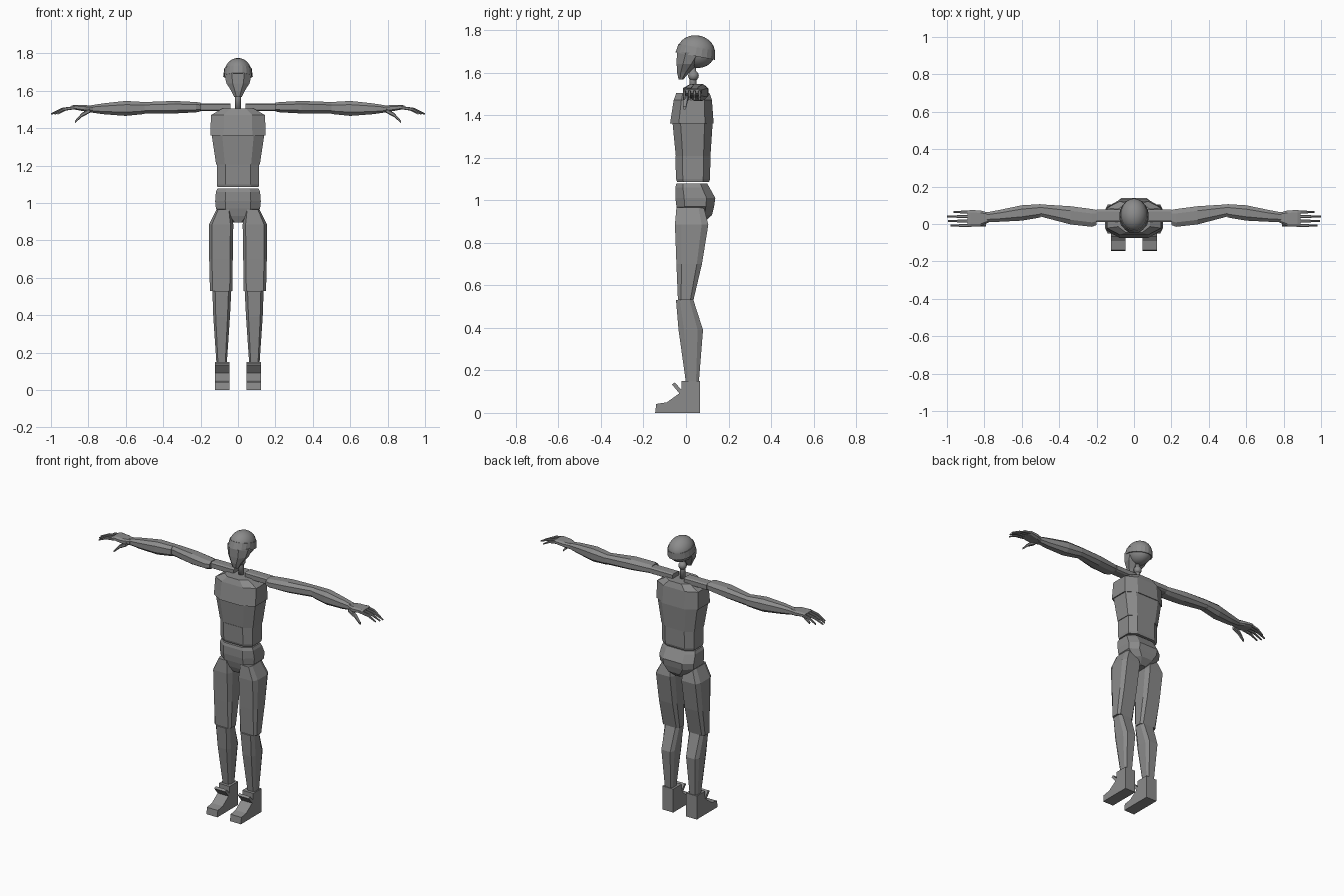
import bpy, bmesh
from mathutils import Matrix

cube = bpy.data.objects.get("Cube")
if cube:
    bpy.data.objects.remove(cube)

GREY = (0.26, 0.26, 0.26, 1)
mat = bpy.data.materials.new("mannequin_grey")
mat.use_nodes = True
mat.diffuse_color = GREY
mat.node_tree.nodes["Principled BSDF"].inputs["Base Color"].default_value = GREY


def finish(name, bm, smooth=False):
    bmesh.ops.recalc_face_normals(bm, faces=bm.faces)
    me = bpy.data.meshes.new(name)
    for f in bm.faces:
        f.smooth = smooth
    bm.to_mesh(me)
    bm.free()
    me.materials.append(mat)
    ob = bpy.data.objects.new(name, me)
    bpy.context.scene.collection.objects.link(ob)
    return ob


def loft(name, rings, axis="z", cut=(0.15, 0.15), side=1):
    """Chamfered boxes joined along an axis; ring = (t, a0, a1, b0, b1)."""
    bm = bmesh.new()
    loops = []
    for t, a0, a1, b0, b1 in rings:
        ca, cb = (a1 - a0) * cut[0], (b1 - b0) * cut[1]
        pts = [(a0 + ca, b0), (a1 - ca, b0), (a1, b0 + cb), (a1, b1 - cb),
               (a1 - ca, b1), (a0 + ca, b1), (a0, b1 - cb), (a0, b0 + cb)]
        loops.append([bm.verts.new((a * side, b, t) if axis == "z" else (t * side, a, b))
                      for a, b in pts])
    for lo, hi in zip(loops, loops[1:]):
        for i in range(8):
            j = (i + 1) % 8
            bm.faces.new((lo[i], lo[j], hi[j], hi[i]))
    bm.faces.new(loops[0])
    bm.faces.new(loops[-1])
    return finish(name, bm)


def extrude_side(name, profile, x0, x1, side):
    """Extrude a (y, z) profile from x0 to x1."""
    bm = bmesh.new()
    face = bm.faces.new([bm.verts.new((x0 * side, y, z)) for y, z in profile])
    new = bmesh.ops.extrude_face_region(bm, geom=[face])["geom"]
    bmesh.ops.translate(bm, vec=((x1 - x0) * side, 0, 0),
                        verts=[v for v in new if isinstance(v, bmesh.types.BMVert)])
    return finish(name, bm)


# Torso
loft("chest", [(1.36, -.147, .147, -.075, .13), (1.47, -.145, .145, -.058, .122),
               (1.505, -.085, .085, -.045, .11)], cut=(.24, .2))
loft("ribs", [(1.207, -.117, .117, -.048, .115), (1.36, -.14, .14, -.063, .125)], cut=(.2, .2))
loft("abdomen", [(1.085, -.11, .11, -.042, .108), (1.1, -.113, .113, -.047, .113),
                 (1.207, -.113, .113, -.05, .115)], cut=(.2, .2))
loft("pelvis", [(.895, -.03, .03, -.02, .085), (.93, -.075, .075, -.035, .122),
                (.97, -.118, .118, -.045, .132), (1.01, -.122, .122, -.05, .138),
                (1.06, -.118, .118, -.05, .11), (1.078, -.11, .11, -.045, .1)], cut=(.22, .22))

# Neck
bm = bmesh.new()
bmesh.ops.create_cone(bm, segments=10, radius1=.018, radius2=.014, depth=.13, cap_ends=True,
                      matrix=Matrix.Translation((0, .033, 1.56)))
finish("neck", bm, True)
bm = bmesh.new()
bmesh.ops.create_uvsphere(bm, u_segments=12, v_segments=8, radius=.025,
                          matrix=Matrix.Translation((0, .035, 1.585)))
finish("neck_joint", bm, True)

# Head: tilted skull with a raised band, and a tapering face
tilt = Matrix.Rotation(-.19, 4, "X")
bm = bmesh.new()
bmesh.ops.create_uvsphere(bm, u_segments=20, v_segments=12, radius=1,
                          matrix=Matrix.Translation((0, .048, 1.698)) @ tilt
                          @ Matrix.Diagonal((.073, .089, .077, 1)))
finish("skull", bm, True)
bm = bmesh.new()
bmesh.ops.create_cone(bm, segments=20, radius1=1, radius2=.93, depth=1, cap_ends=True,
                      matrix=Matrix.Translation((0, .047, 1.698)) @ tilt
                      @ Matrix.Diagonal((.079, .094, .042, 1)))
finish("head_band", bm)
loft("face", [(1.568, -.02, .02, -.035, -.012), (1.6, -.036, .036, -.042, .015),
              (1.64, -.062, .062, -.044, .055), (1.695, -.074, .074, -.043, .1)],
     cut=(.27, .3))

for side, label in ((1, "left"), (-1, "right")):
    # Legs
    loft(label + "_thigh", [(.53, .03, .15, -.038, .035), (.70, .028, .154, -.045, .075),
                            (.885, .025, .155, -.052, .105), (.965, .04, .115, -.045, .085)],
         side=side, cut=(.12, .2))
    loft(label + "_calf", [(.14, .06, .115, 0, .06), (.39, .043, .132, -.035, .08),
                           (.53, .036, .137, -.047, .035)], side=side, cut=(.15, .22))
    # Feet
    extrude_side(label + "_foot", [(-.02, .15), (-.02, .1), (-.09, .05), (-.14, .042),
                                   (-.145, 0), (.065, 0), (.065, .15)], .045, .122, side)
    extrude_side(label + "_foot_tongue", [(-.066, .134), (-.052, .143), (-.018, .104),
                                          (-.03, .09)], .045, .122, side)
    # Arms
    loft(label + "_shoulder", [(.04, .012, .078, 1.492, 1.533), (.2, .012, .078, 1.492, 1.533)],
         "x", side=side)
    loft(label + "_upper_arm", [(.2, -.005, .075, 1.49, 1.537), (.225, -.015, .08, 1.485, 1.54),
                                (.34, -.002, .095, 1.479, 1.546), (.5, .04, .105, 1.479, 1.54)],
         "x", (.25, .25), side)
    loft(label + "_forearm", [(.5, .035, .106, 1.476, 1.54), (.6, .018, .1, 1.466, 1.546),
                              (.72, .012, .075, 1.475, 1.533), (.79, .012, .062, 1.485, 1.522)],
         "x", (.25, .25), side)
    # Hands
    loft(label + "_hand", [(.775, .01, .06, 1.486, 1.52), (.82, -.012, .072, 1.49, 1.524),
                           (.875, -.014, .075, 1.5, 1.525), (.89, -.01, .068, 1.503, 1.52)],
         "x", (.15, .25), side)
    for i, tip in enumerate((.98, .995, 1.0, .965)):
        y, w = -.008 + i * .024, .007
        mid = .87 + (tip - .87) * .55
        loft(f"{label}_finger_{i + 1}",
             [(.87, y - w, y + w, 1.502, 1.519), (mid, y - w, y + w, 1.494, 1.509),
              (tip, y - w * .6, y + w * .6, 1.472, 1.48)], "x", (.2, .2), side)
    loft(label + "_thumb", [(.79, -.012, .015, 1.483, 1.505), (.835, -.014, .008, 1.46, 1.482),
                            (.872, -.013, .0, 1.427, 1.44)], "x", (.2, .2), side)
